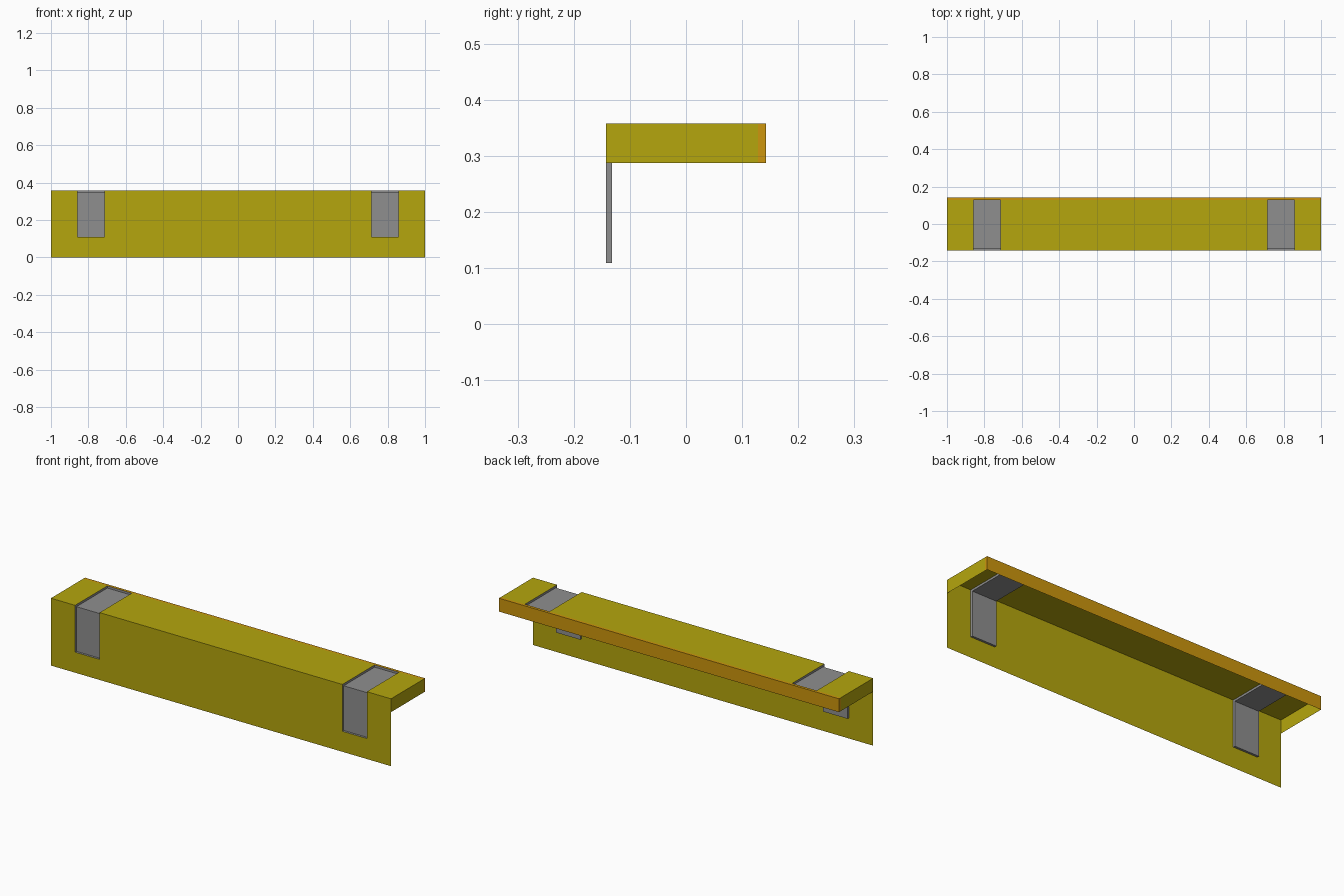
import bpy
import bmesh

cube = bpy.data.objects.get("Cube")
if cube:
    bpy.data.objects.remove(cube)

HALF = 1.0                           # half length along x
FRONT, RIM, BACK = -0.143, 0.128, 0.143
TOP, SKIRT, SLOT = 0.358, 0.287, 0.109   # top, hem of the short sides, foot of the slots
DEPTH = 0.0115                       # slot depth
IN, OUT = 0.714, 0.858               # slot sides, mirrored in x


def material(name, colour):
    mat = bpy.data.materials.new(name)
    mat.use_nodes = True
    mat.diffuse_color = (*colour, 1)
    mat.node_tree.nodes["Principled BSDF"].inputs["Base Color"].default_value = (*colour, 1)
    return mat


yellow = material("mustard yellow", (0.462, 0.381, 0.004))
orange = material("orange rim", (0.61, 0.305, 0.004))
grey = material("bracket grey", (0.275, 0.275, 0.275))


def quad(bm, corners, mat=0):
    bm.faces.new([bm.verts.new(c) for c in corners]).material_index = mat


def strip(bm, x0, x1, p, q, mat=0):
    """Sheet along x between two (y, z) profile points."""
    quad(bm, [(x0, *p), (x1, *p), (x1, *q), (x0, *q)], mat)


def side(bm, x, y0, y1, z0, z1, facing, mat=0):
    """Upright sheet across x, facing +x or -x."""
    corners = [(x, y0, z0), (x, y1, z0), (x, y1, z1), (x, y0, z1)]
    quad(bm, corners[::facing], mat)


def finish(bm, name, mats):
    bmesh.ops.remove_doubles(bm, verts=bm.verts, dist=0.0001)
    mesh = bpy.data.meshes.new(name)
    bm.to_mesh(mesh)
    bm.free()
    for mat in mats:
        mesh.materials.append(mat)
    bpy.context.collection.objects.link(bpy.data.objects.new(name, mesh))


# Thin cover: tall front, top, orange back rim; open at the slots
cover = bmesh.new()
profile = [(FRONT, 0), (FRONT, SLOT), (FRONT, TOP), (RIM, TOP), (BACK, TOP), (BACK, SKIRT)]
stations = [-HALF, -OUT, -IN, IN, OUT, HALF]
for col, (x0, x1) in enumerate(zip(stations, stations[1:])):
    for row, (p, q) in enumerate(zip(profile, profile[1:])):
        if not (col in (1, 3) and row in (1, 2)):
            strip(cover, x0, x1, p, q, int(row > 2))

# Short end caps, with the rim colour at the back
for facing in (-1, 1):
    side(cover, facing * HALF, FRONT, RIM, SKIRT, TOP, facing)
    side(cover, facing * HALF, RIM, BACK, SKIRT, TOP, facing, 1)
finish(cover, "cover", [yellow, orange])

# Grey bracket slots sunk into the front and top
floor = [(FRONT, SLOT), (FRONT + DEPTH, SLOT), (FRONT + DEPTH, TOP - DEPTH),
         (RIM, TOP - DEPTH), (RIM, TOP)]
for name, x0, x1 in (("right_bracket", -OUT, -IN), ("left_bracket", IN, OUT)):
    bm = bmesh.new()
    for p, q in zip(floor, floor[1:]):
        strip(bm, x0, x1, p, q)
    for x, facing in ((x0, 1), (x1, -1)):
        side(bm, x, FRONT, FRONT + DEPTH, SLOT, TOP - DEPTH, facing)
        side(bm, x, FRONT, FRONT + DEPTH, TOP - DEPTH, TOP, facing)
        side(bm, x, FRONT + DEPTH, RIM, TOP - DEPTH, TOP, facing)
    finish(bm, name, [grey])
